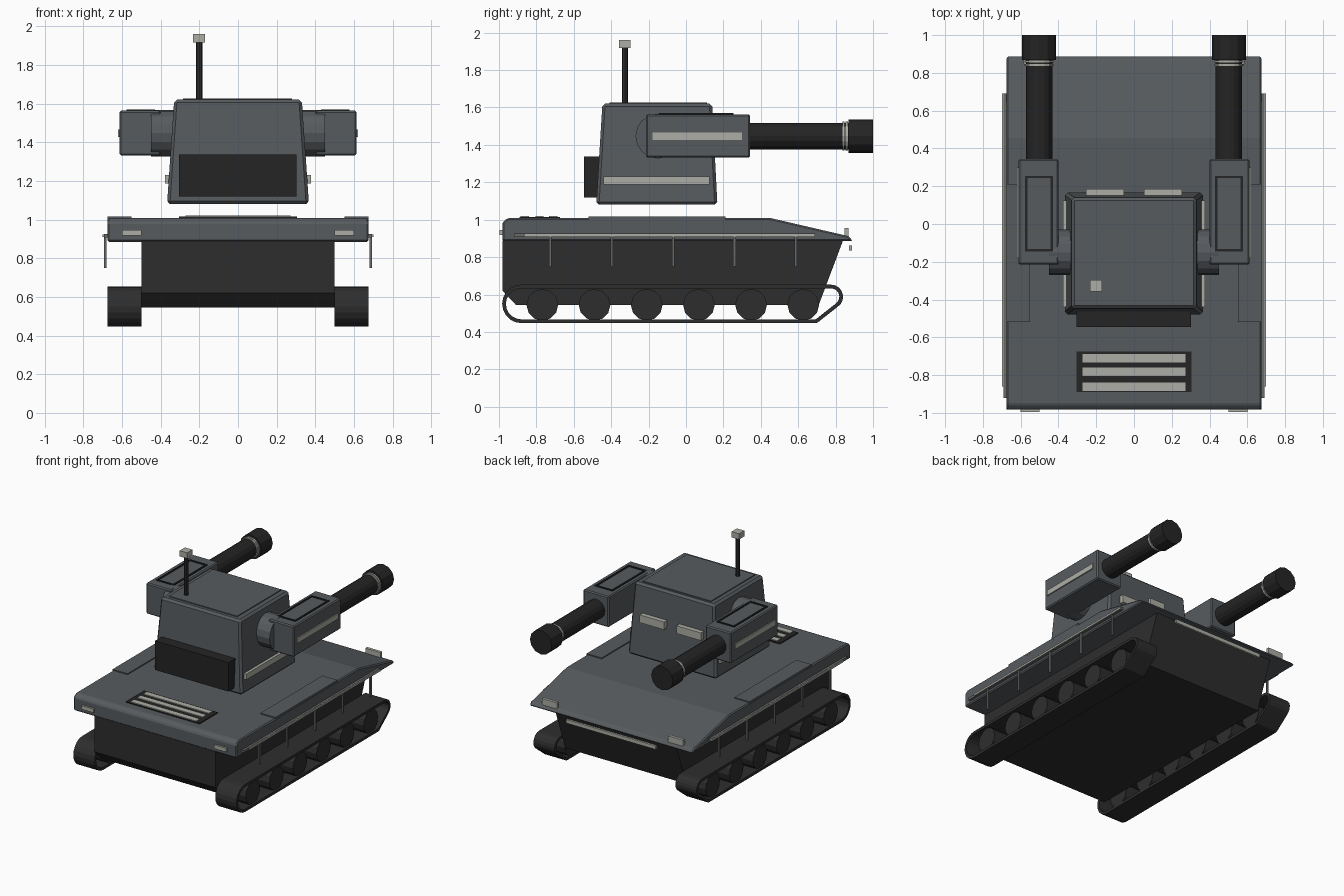
import bpy, bmesh, math
from mathutils import Matrix, Vector

if "Cube" in bpy.data.objects:
    bpy.data.objects.remove(bpy.data.objects["Cube"])


def material(name, rgb):
    m = bpy.data.materials.new(name)
    m.diffuse_color = (*rgb, 1)
    m.use_nodes = True
    m.node_tree.nodes["Principled BSDF"].inputs["Base Color"].default_value = m.diffuse_color
    return m


GRAY = material("steel_gray", (0.095, 0.105, 0.113))
DARK = material("dark_undercarriage", (0.027, 0.027, 0.027))
BLACK = material("gun_black", (0.018, 0.018, 0.018))
LIGHT = material("pale_trim", (0.42, 0.42, 0.38))
MID = material("mid_gray", (0.14, 0.145, 0.14))


def finish(name, bm, mat, bevel=0):
    bmesh.ops.recalc_face_normals(bm, faces=bm.faces)
    me = bpy.data.meshes.new(name)
    bm.to_mesh(me)
    bm.free()
    me.materials.append(mat)
    ob = bpy.data.objects.new(name, me)
    bpy.context.collection.objects.link(ob)
    if bevel:
        b = ob.modifiers.new("bevel", 'BEVEL')
        b.width = bevel
        b.segments = 1
    return ob


def box(name, x, y, z, mat, bevel=0):
    """Box from (min, max) ranges."""
    bm = bmesh.new()
    bmesh.ops.create_cube(bm, size=1)
    for v in bm.verts:
        v.co = Vector([r[0] + (c + 0.5) * (r[1] - r[0]) for c, r in zip(v.co, (x, y, z))])
    return finish(name, bm, mat, bevel)


def side_box(name, s, x, *rest):
    return box(name, sorted((s * x[0], s * x[1])), *rest)


def prism(name, profile, x, mat, bevel=0):
    """Extrude a (y, z) profile across x."""
    bm = bmesh.new()
    f = bm.faces.new([bm.verts.new((x[0], *p)) for p in profile])
    r = bmesh.ops.extrude_face_region(bm, geom=[f])
    for v in r["geom"]:
        if isinstance(v, bmesh.types.BMVert):
            v.co.x = x[1]
    return finish(name, bm, mat, bevel)


def cyl(name, centre, r, length, axis, mat, n=16):
    bm = bmesh.new()
    bmesh.ops.create_cone(bm, cap_ends=True, segments=n, radius1=r, radius2=r, depth=length)
    rot = {'X': Matrix.Rotation(math.pi / 2, 4, 'Y'),
           'Y': Matrix.Rotation(math.pi / 2, 4, 'X'), 'Z': Matrix()}[axis]
    bmesh.ops.transform(bm, matrix=Matrix.Translation(centre) @ rot, verts=bm.verts)
    ob = finish(name, bm, mat)
    bpy.ops.object.select_all(action='DESELECT')
    ob.select_set(True)
    bpy.context.view_layer.objects.active = ob
    bpy.ops.object.shade_smooth_by_angle(angle=math.radians(20))
    return ob


def track_loop(d):
    """Track outline offset inward by d."""
    pts = []
    for cy, cz, r, a0, a1, n in ((-0.88, 0.55, 0.103, 90, 270, 10),
                                 (0.69, 0.477, 0.03, -90, -60, 2),
                                 (0.775, 0.588, 0.065, -60, 90, 7)):
        for i in range(n + 1):
            a = math.radians(a0 + (a1 - a0) * i / n)
            pts.append((cy + (r - d) * math.cos(a), cz + (r - d) * math.sin(a)))
    return pts


def track(name, x0, x1):
    bm = bmesh.new()
    rings = [[bm.verts.new((x, *p)) for p in track_loop(d)]
             for x, d in ((x0, 0), (x1, 0), (x1, 0.02), (x0, 0.02))]
    n = len(rings[0])
    for k in range(4):
        a, b = rings[k], rings[(k + 1) % 4]
        for i in range(n):
            j = (i + 1) % n
            bm.faces.new((a[i], a[j], b[j], b[i]))
    return finish(name, bm, DARK)


# Hull
prism("lower_hull", [(-0.98, 0.89), (-0.98, 0.62), (-0.91, 0.545), (0.71, 0.545), (0.84, 0.89)],
      (-0.5, 0.5), DARK)
prism("upper_hull", [(-0.982, 0.885), (-0.982, 0.985), (-0.955, 1.008), (0.455, 1.008),
                     (0.87, 0.912), (0.892, 0.885)], (-0.675, 0.675), GRAY, 0.008)
box("engine_grille", (-0.305, 0.305), (-0.89, -0.675), (1.0, 1.015), BLACK)
for y in (-0.862, -0.783, -0.71):
    box("grille_slat", (-0.272, 0.272), (y - 0.022, y + 0.022), (1.01, 1.021), LIGHT)
box("tow_bar", (-0.37, 0.37), (0.872, 0.888), (0.835, 0.862), LIGHT)

# Turret: tapered block
bm = bmesh.new()
bmesh.ops.create_cube(bm, size=1)
for v in bm.verts:
    top = v.co.z > 0
    w = 0.33 if top else 0.367
    y0, y1 = (-0.447, 0.14) if top else (-0.48, 0.168)
    v.co = (w if v.co.x > 0 else -w, y1 if v.co.y > 0 else y0, 1.62 if top else 1.08)
finish("turret", bm, GRAY, 0.015)
box("turret_roof_plate", (-0.285, 0.28), (-0.41, 0.112), (1.61, 1.627), GRAY)
box("turret_face_block", (-0.305, 0.303), (-0.546, -0.46), (1.12, 1.337), BLACK)
cyl("antenna_rod", (-0.2, -0.327, 1.77), 0.016, 0.32, 'Z', DARK, 8)
box("antenna_cap", (-0.232, -0.17), (-0.358, -0.296), (1.917, 1.96), LIGHT)

for s in (-1, 1):
    # Running gear
    track("track", s * 0.5, s * 0.675)
    for i in range(6):
        cyl("road_wheel", (s * 0.583, -0.768 + 0.279 * i, 0.545), 0.085, 0.155, 'X', DARK, 12)
    # Fender trim and hanging rods
    side_box("fender_rail", s, (0.67, 0.692), (-0.92, 0.69), (0.907, 0.925), MID)
    side_box("fender_strip", s, (0.67, 0.7), (-0.86, 0.69), (0.909, 0.923), LIGHT)
    for i in range(5):
        y = -0.725 + 0.328 * i
        side_box("skirt_rod", s, (0.68, 0.692), (y - 0.007, y + 0.007), (0.75, 0.915), MID)
    side_box("fender_plate", s, (0.55, 0.674), (-0.52, 0.212), (1.0, 1.016), GRAY)
    side_box("front_lamp", s, (0.5, 0.6), (-0.996, -0.97), (0.918, 0.946), LIGHT)
    side_box("rear_lamp", s, (0.46, 0.585), (0.848, 0.87), (0.905, 0.955), LIGHT)
    # Turret trim
    side_box("turret_side_strip", s, (0.34, 0.377), (-0.44, 0.125), (1.187, 1.23), LIGHT)
    side_box("turret_vision_plate", s, (0.052, 0.253), (0.13, 0.186), (1.35, 1.408), LIGHT)
    # Gun pods
    cyl("gun_pivot", (s * 0.39, -0.15, 1.447), 0.12, 0.12, 'X', GRAY, 16)
    side_box("gun_pod", s, (0.4, 0.612), (-0.215, 0.343), (1.332, 1.563), GRAY, 0.008)
    side_box("gun_pod_strip", s, (0.6, 0.62), (-0.18, 0.3), (1.426, 1.465), LIGHT)
    for x in ((0.43, 0.442), (0.565, 0.577)):
        side_box("pod_frame_side", s, x, (-0.145, 0.255), (1.56, 1.57), BLACK)
    for y in ((-0.145, -0.133), (0.243, 0.255)):
        side_box("pod_frame_end", s, (0.442, 0.565), y, (1.56, 1.57), BLACK)
    cyl("gun_barrel", (s * 0.502, 0.61, 1.447), 0.071, 0.56, 'Y', BLACK, 16)
    for y in (0.842, 0.86):
        cyl("barrel_ring", (s * 0.502, y, 1.447), 0.077, 0.012, 'Y', LIGHT, 16)
    cyl("muzzle", (s * 0.502, 0.934, 1.447), 0.09, 0.132, 'Y', BLACK, 12)
